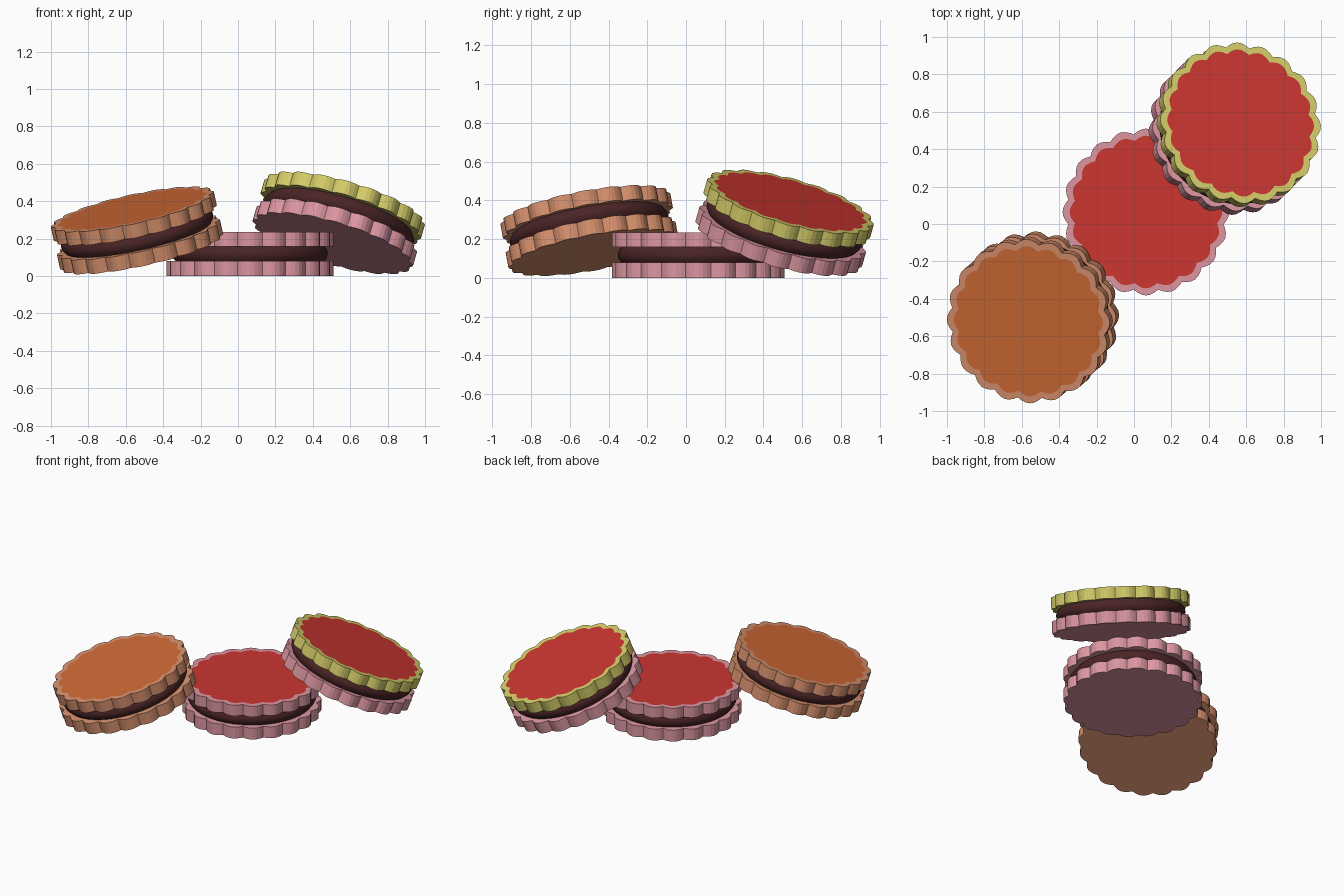
import bpy, bmesh, math
from mathutils import Vector, Matrix

if "Cube" in bpy.data.objects:
    bpy.data.objects.remove(bpy.data.objects["Cube"])

LOBES, SEG = 20, 6           # scallops round the rim, facets per scallop
R, DEPTH = 0.446, 0.026      # outer radius, scallop depth
H, T = 0.235, 0.08           # cookie height, biscuit thickness


def material(name, rgb):
    lin = [((c / 255 + 0.055) / 1.055) ** 2.4 for c in rgb]
    m = bpy.data.materials.new(name)
    m.diffuse_color = (*lin, 1)
    m.use_nodes = True
    m.node_tree.nodes["Principled BSDF"].inputs["Base Color"].default_value = m.diffuse_color
    return m


PINK = material("pink biscuit", (220, 150, 161))
TAN = material("orange biscuit", (212, 143, 108))
LIME = material("yellow biscuit", (212, 204, 105))
RED = material("red jam", (203, 54, 48))
ORANGE = material("orange jam", (205, 104, 52))
DARK = material("dark filling", (74, 36, 38))


def finish(bm, name, mats, matrix):
    bmesh.ops.recalc_face_normals(bm, faces=bm.faces)
    me = bpy.data.meshes.new(name)
    bm.to_mesh(me)
    bm.free()
    for m in mats:
        me.materials.append(m)
    ob = bpy.data.objects.new(name, me)
    ob.matrix_world = matrix
    bpy.context.collection.objects.link(ob)
    return ob


def scallop_ring(bm, z, scale):
    n = LOBES * SEG
    ring = []
    for i in range(n):
        a = 2 * math.pi * i / n
        r = (R - DEPTH * (1 - abs(math.cos(a * LOBES / 2)))) * scale
        ring.append(bm.verts.new((r * math.cos(a), r * math.sin(a), z)))
    return ring


def bridge(bm, a, b):
    for i in range(len(a)):
        j = (i + 1) % len(a)
        bm.faces.new((a[i], a[j], b[j], b[i]))


# scalloped biscuit; jam is an inset cap on the top face
def biscuit(name, z0, z1, mats, matrix):
    bm = bmesh.new()
    low, high = scallop_ring(bm, z0, 1), scallop_ring(bm, z1, 1)
    bridge(bm, low, high)
    bm.faces.new(low[::-1])
    if len(mats) > 1:
        inner = scallop_ring(bm, z1, 0.915)
        bridge(bm, high, inner)
        bm.faces.new(inner).material_index = 1
    else:
        bm.faces.new(high)
    finish(bm, name, mats, matrix)


# round filling with a softly bulging side
def filling(name, matrix):
    bm = bmesh.new()
    n, rings = 64, []
    for r, z in ((0.395, T - 0.004), (0.412, 0.098), (0.416, H / 2),
                 (0.412, 0.14), (0.395, H - T + 0.008)):
        rings.append([bm.verts.new((r * math.cos(2 * math.pi * i / n),
                                    r * math.sin(2 * math.pi * i / n), z)) for i in range(n)])
    for a, b in zip(rings, rings[1:]):
        bridge(bm, a, b)
    bm.faces.new(rings[0][::-1])
    bm.faces.new(rings[-1])
    for f in bm.faces:
        f.smooth = len(f.verts) == 4
    finish(bm, name, [DARK], matrix)


# name, top centre, tilt, direction of tilt, bottom, top rim, jam
COOKIES = (
    ("middle", (0.064, 0.064, H), 0, 0, PINK, PINK, RED),
    ("right", (0.57, 0.54, 0.393), 22, 44, PINK, LIME, RED),
    ("left", (-0.565, -0.52, 0.357), 16, 220, TAN, TAN, ORANGE),
)
for name, top, tilt, az, low, rim, jam in COOKIES:
    t, a = math.radians(tilt), math.radians(az)
    n = Vector((math.sin(t) * math.cos(a), math.sin(t) * math.sin(a), math.cos(t)))
    turn = Vector((0, 0, 1)).rotation_difference(n).to_matrix().to_4x4()
    mat = Matrix.Translation(Vector(top) - n * H) @ turn
    biscuit(name + "_bottom_biscuit", 0, T, [low], mat)
    filling(name + "_filling", mat)
    biscuit(name + "_top_biscuit", H - T + 0.004, H, [rim, jam], mat)
